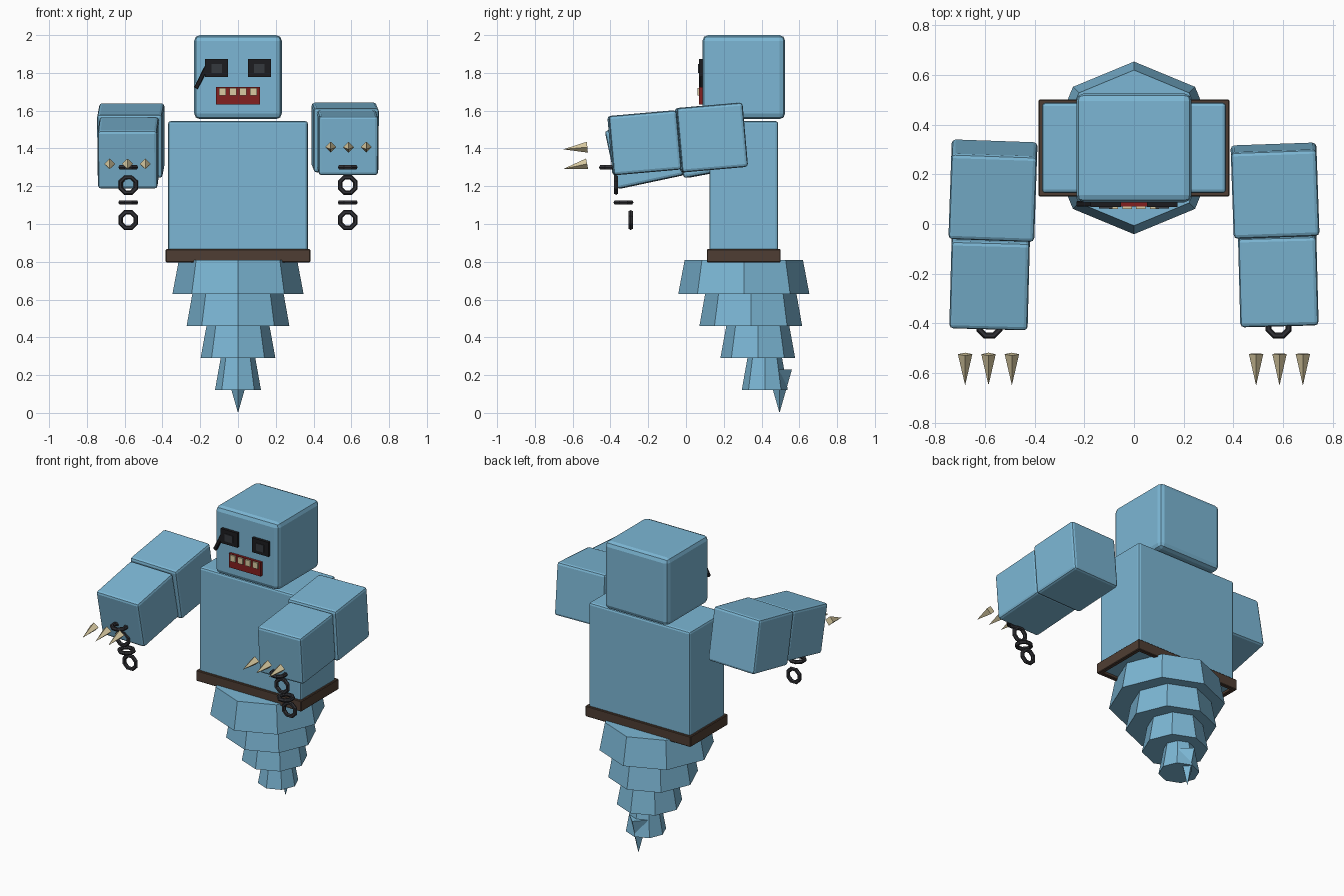
import bpy, bmesh
from math import radians, atan2, hypot
from mathutils import Matrix

if "Cube" in bpy.data.objects:
    bpy.data.objects.remove(bpy.data.objects["Cube"])


def mat(name, r, g, b):
    m = bpy.data.materials.new(name)
    m.diffuse_color = (r, g, b, 1)
    m.use_nodes = True
    m.node_tree.nodes["Principled BSDF"].inputs["Base Color"].default_value = m.diffuse_color
    return m


BLUE = mat("ice blue", 0.20, 0.47, 0.66)
BROWN = mat("belt brown", 0.078, 0.048, 0.033)
BLACK = mat("eye black", 0.012, 0.012, 0.014)
GREY = mat("pupil grey", 0.036, 0.04, 0.048)
RED = mat("mouth red", 0.23, 0.014, 0.014)
BONE = mat("bone", 0.70, 0.60, 0.36)
IRON = mat("chain iron", 0.03, 0.03, 0.035)


def finish(bm, name, material, loc, rot=(0, 0, 0)):
    me = bpy.data.meshes.new(name)
    bmesh.ops.recalc_face_normals(bm, faces=bm.faces)
    bm.to_mesh(me)
    bm.free()
    me.materials.append(material)
    ob = bpy.data.objects.new(name, me)
    ob.location = loc
    ob.rotation_euler = [radians(a) for a in rot]
    bpy.context.collection.objects.link(ob)
    return ob


def box(name, material, loc, size, rot=(0, 0, 0), bevel=0.0, segs=2):
    bm = bmesh.new()
    bmesh.ops.create_cube(bm, size=1, matrix=Matrix.Diagonal((*size, 1)))
    if bevel:
        bmesh.ops.bevel(bm, geom=bm.edges[:], offset=bevel, segments=segs,
                        profile=0.5, affect='EDGES')
    return finish(bm, name, material, loc, rot)


def span(name, material, x, y, z, **kw):
    """Box given by its (min, max) on each axis."""
    return box(name, material, [(a + b) / 2 for a, b in (x, y, z)],
               [b - a for a, b in (x, y, z)], **kw)


def cone(name, material, loc, r1, r2, depth, sides, rot=(0, 0, 0)):
    bm = bmesh.new()
    bmesh.ops.create_cone(bm, cap_ends=True, segments=sides, radius1=r1,
                          radius2=r2, depth=depth)
    return finish(bm, name, material, loc, rot)


# Head and torso
span("head", BLUE, (-0.232, 0.232), (0.087, 0.525), (1.555, 2.0), bevel=0.03)
span("torso", BLUE, (-0.37, 0.37), (0.124, 0.488), (0.815, 1.545), bevel=0.014)

# Belt: hollow band around the torso
bm = bmesh.new()
bmesh.ops.create_cube(bm, size=1, matrix=Matrix.Diagonal((0.766, 0.39, 0.07, 1)))
bmesh.ops.delete(bm, geom=[f for f in bm.faces if abs(f.normal.z) > 0.9],
                 context='FACES_ONLY')
belt = finish(bm, "belt", BROWN, (0, 0.306, 0.832))
sol = belt.modifiers.new("band", 'SOLIDIFY')
sol.thickness, sol.offset, sol.use_even_offset = 0.028, -1, True
bev = belt.modifiers.new("edge", 'BEVEL')
bev.width, bev.segments = 0.004, 1

# Tapering tail of stacked octagonal skirts, drifting backwards
for i, (r_low, r_top) in enumerate([(0.347, 0.313), (0.272, 0.24),
                                    (0.198, 0.165), (0.122, 0.09)]):
    cone(f"tail_segment_{i + 1}", BLUE, (0, 0.306 + 0.037 * i, 0.72 - 0.17 * i),
         r_low, r_top, 0.18, 8)
cone("tail_tip", BLUE, (0, 0.495, 0.115), 0.0, 0.066, 0.23, 4)

# Eyes
for side, s in (("left", -1), ("right", 1)):
    box(f"{side}_eye", BLACK, (s * 0.1135, 0.081, 1.826), (0.121, 0.026, 0.095))
    box(f"{side}_pupil", GREY, (s * 0.1135, 0.067, 1.824), (0.056, 0.008, 0.048))

# Scar running down from one eye
x1, z1, x2, z2 = -0.165, 1.835, -0.222, 1.718
box("eye_scar", BLACK, ((x1 + x2) / 2, 0.081, (z1 + z2) / 2),
    (0.022, 0.022, hypot(x2 - x1, z2 - z1)),
    rot=(0, 27, 0), bevel=0.003, segs=1)

# Mouth and teeth
span("mouth", RED, (-0.116, 0.116), (0.07, 0.095), (1.633, 1.725))
for i in range(4):
    box(f"tooth_{i + 1}", BONE, (-0.0825 + 0.055 * i, 0.07, 1.701),
        (0.037, 0.02, 0.04))

# Arms: side sign, upper centre z, upper tilt, forearm y/z, forearm tilt, claw z
for side, s, uz, ut, fy, fz, ft, cz in (
        ("left", -1, 1.442, 10.5, -0.218, 1.376, 12, 1.305),
        ("right", 1, 1.458, 5, -0.22, 1.43, 5, 1.401)):
    box(f"{side}_upper_arm", BLUE, (s * 0.567, 0.134, uz), (0.345, 0.35, 0.342),
        rot=(ut, 0, s * 2), bevel=0.016)
    box(f"{side}_forearm", BLUE, (s * 0.58, fy, fz), (0.315, 0.36, 0.315),
        rot=(ft, 0, s * 1.5), bevel=0.016)
    for i in (-1, 0, 1):
        cone(f"{side}_claw_{i + 2}", BONE, (s * 0.585 + i * 0.094, -0.586, cz),
             0.029, 0.0, 0.128, 4, rot=(90 + ft, 0, 0))
    # Chain links alternate flat and upright, swinging back
    for i, (y, z) in enumerate([(-0.408, 1.30), (-0.37, 1.207),
                                (-0.331, 1.114), (-0.293, 1.021)]):
        bpy.ops.mesh.primitive_torus_add(
            major_segments=8, minor_segments=6, major_radius=0.044,
            minor_radius=0.013, location=(s * 0.581, y, z),
            rotation=(radians(90 * (i % 2)), 0, 0))
        link = bpy.context.object
        link.name = f"{side}_chain_link_{i + 1}"
        link.data.transform(Matrix.Rotation(radians(22.5), 4, 'Z'))
        link.data.materials.append(IRON)
        link.data.shade_flat()
